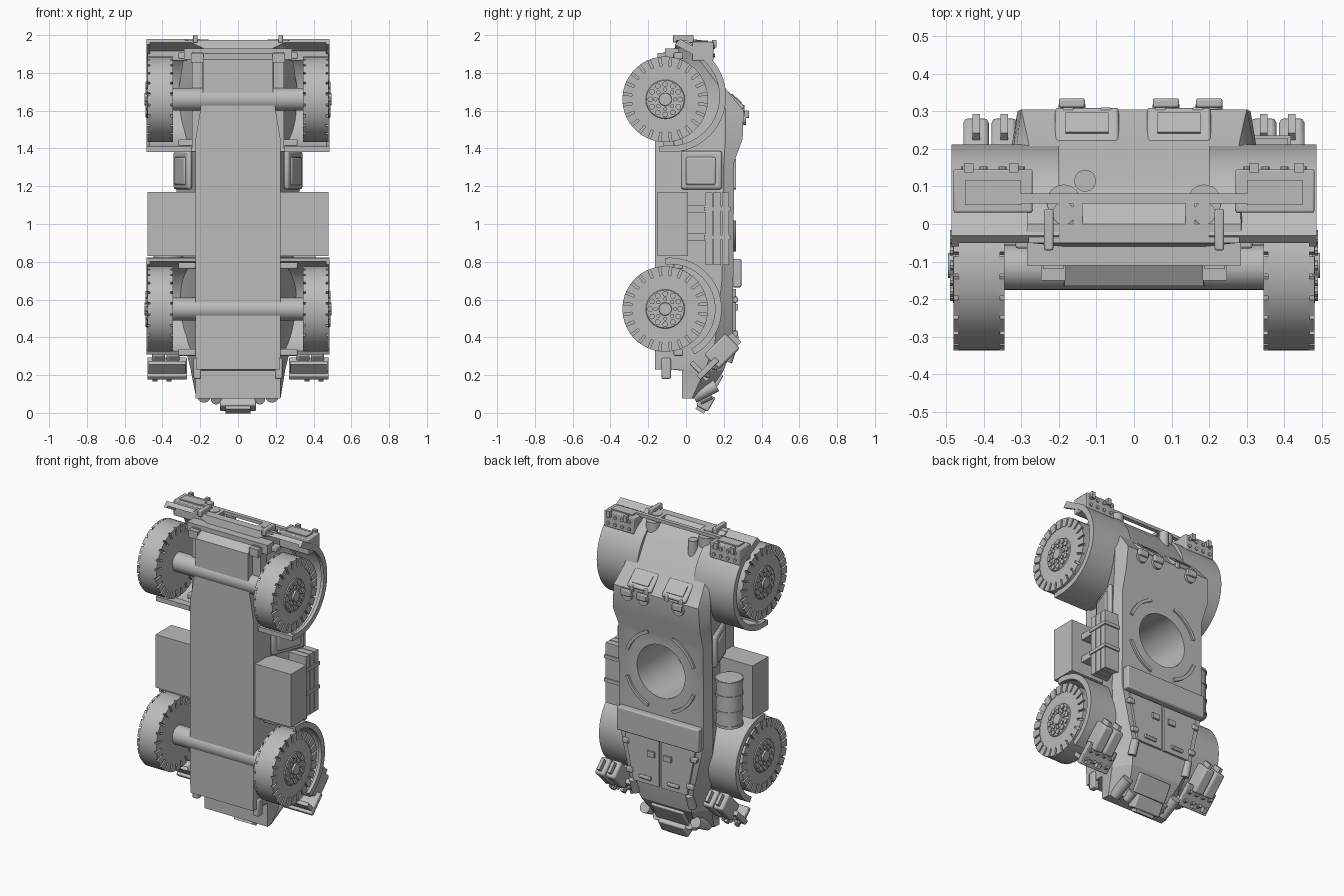
import bpy, bmesh, math
from mathutils import Vector, Matrix, Euler

cube = bpy.data.objects.get("Cube")
if cube:
    bpy.data.objects.remove(cube, do_unlink=True)

grey = bpy.data.materials.new("plain grey")
grey.use_nodes = True
grey.diffuse_color = (0.5, 0.5, 0.5, 1)
grey.node_tree.nodes["Principled BSDF"].inputs["Base Color"].default_value = (0.5, 0.5, 0.5, 1)
made = []


def finish(name, bm, bevel=0):
    bmesh.ops.recalc_face_normals(bm, faces=bm.faces)
    mesh = bpy.data.meshes.new(name)
    bm.to_mesh(mesh)
    bm.free()
    mesh.materials.append(grey)
    ob = bpy.data.objects.new(name, mesh)
    bpy.context.scene.collection.objects.link(ob)
    made.append(ob)
    if bevel:
        mod = ob.modifiers.new("bevel", "BEVEL")
        mod.width, mod.segments = bevel, 2
    return ob


def add_cyl(bm, a, b, r, r2=None, n=24):
    a, b = Vector(a), Vector(b)
    turn = (b - a).to_track_quat("Z", "Y").to_matrix().to_4x4()
    bmesh.ops.create_cone(bm, cap_ends=True, segments=n, radius1=r, radius2=r if r2 is None else r2,
                          depth=(b - a).length, matrix=Matrix.Translation((a + b) / 2) @ turn)


def box(name, loc, size, rot=(0, 0, 0), bevel=0):
    bm = bmesh.new()
    m = Matrix.LocRotScale(Vector(loc), Euler([math.radians(a) for a in rot]), Vector(size))
    bmesh.ops.create_cube(bm, size=1, matrix=m)
    return finish(name, bm, bevel)


def pair(name, loc, size, rot=(0, 0, 0), bevel=0):
    for s, side in ((1, "left"), (-1, "right")):
        box(f"{side}_{name}", (s * loc[0], loc[1], loc[2]), size, (rot[0], s * rot[1], s * rot[2]), bevel)


def cyl(name, a, b, r, r2=None, n=24):
    bm = bmesh.new()
    add_cyl(bm, a, b, r, r2, n)
    return finish(name, bm)


def loft(name, rings):
    bm = bmesh.new()
    rows = [[bm.verts.new(p) for p in ring] for ring in rings]
    n = len(rows[0])
    for lo, hi in zip(rows, rows[1:]):
        for i in range(n):
            bm.faces.new((lo[i], lo[(i + 1) % n], hi[(i + 1) % n], hi[i]))
    bm.faces.new(rows[0])
    bm.faces.new(rows[-1][::-1])
    return finish(name, bm)


def hull_ring(z, yb, wb, ym, wm, yt, wt):
    half = [(wb, yb), (wb, max(yb + 0.01, -0.04)), (wm, ym), (wt, yt)]
    return [(x, y, z) for x, y in half] + [(-x, y, z) for x, y in half[::-1]]


# Armoured hull: sections along its length
hull = loft("hull", [hull_ring(*s) for s in (
    (0.075, -0.02, 0.225, 0.03, 0.22, 0.1, 0.13),
    (0.225, -0.02, 0.225, 0.1, 0.25, 0.2, 0.18),
    (0.23, -0.165, 0.222, 0.1, 0.25, 0.2, 0.18),
    (0.35, -0.165, 0.225, 0.15, 0.28, 0.25, 0.22),
    (0.7, -0.165, 0.225, 0.19, 0.325, 0.25, 0.3),
    (1.33, -0.165, 0.225, 0.2, 0.325, 0.255, 0.3),
    (1.45, -0.165, 0.225, 0.21, 0.325, 0.3, 0.31),
    (1.6, -0.165, 0.2, 0.21, 0.32, 0.305, 0.3),
    (1.71, -0.165, 0.185, 0.19, 0.315, 0.215, 0.28),
    (1.87, -0.165, 0.185, 0.07, 0.29, 0.12, 0.27),
    (1.93, -0.06, 0.185, 0.03, 0.29, 0.06, 0.28),
    (1.975, -0.05, 0.28, -0.02, 0.285, 0.0, 0.285))])

# Open turret ring cut into the deck
cutter = cyl("ring_cutter", (0, -0.12, 1.1), (0, 0.4, 1.1), 0.17, n=48)
cutter.hide_render = True
cut = hull.modifiers.new("ring", "BOOLEAN")
cut.operation, cut.solver, cut.object = "DIFFERENCE", "EXACT", cutter
bpy.context.view_layer.objects.active = hull
bpy.ops.object.modifier_apply(modifier=cut.name)
made.remove(cutter)
bpy.data.objects.remove(cutter, do_unlink=True)

# Curved guard strips round the ring
for k in range(4):
    rings = []
    for i in range(11):
        a = math.radians(90 * k + 20 + i * 5)
        rings.append([(r * math.cos(a), y, 1.1 + r * math.sin(a))
                      for r, y in ((0.24, 0.24), (0.26, 0.24), (0.26, 0.265), (0.24, 0.265))])
    loft(f"ring_guard_{k}", rings)


def fender(name, s, cz, r, start, end, tip=None):
    rings = []
    for i in range(25):
        a = math.radians(start + (end - start) * i / 24)
        rings.append([(s * x, -0.083 + q * math.cos(a), cz + q * math.sin(a))
                      for x, q in ((0.2, r), (0.485, r), (0.485, r - 0.035), (0.465, r - 0.035),
                                   (0.465, r - 0.02), (0.2, r - 0.02))])
    if tip:
        rings.append([(s * x, tip[0] - q, tip[1] - q) for x, q in (
            (0.2, 0), (0.485, 0), (0.485, 0.03), (0.465, 0.03), (0.465, 0.02), (0.2, 0.02))])
    loft(name, rings)


def wheel(name, s, z):
    at = lambda x, r=0, a=0: Vector((s * x, -0.11 + r * math.cos(a), z + r * math.sin(a)))
    bm = bmesh.new()
    add_cyl(bm, at(0.357), at(0.467), 0.226, n=48)
    # Wedge lugs leave narrow slots round each sidewall
    for i in range(24):
        a = math.tau * i / 24
        side = Vector((0, -math.sin(a), math.cos(a)))
        for x in (0.351, 0.473):
            for v in bmesh.ops.create_cube(bm, size=2)["verts"]:
                r = 0.199 + 0.027 * v.co.y
                v.co = at(x + 0.007 * v.co.x, r, a) + side * v.co.z * (r * math.tau / 48 - 0.006)
    for x in (0.35, 0.47):
        add_cyl(bm, at(x - 0.006), at(x + 0.006), 0.178, n=48)
    finish(name + "_tyre", bm)
    bm = bmesh.new()
    add_cyl(bm, at(0.47), at(0.482), 0.107, 0.1, 32)
    add_cyl(bm, at(0.48), at(0.495), 0.035, 0.033)
    for n, r, size in ((12, 0.08, 0.015), (8, 0.052, 0.011)):
        for i in range(n):
            a = math.tau * i / n
            add_cyl(bm, at(0.475, r, a), at(0.49, r, a), size, n=10)
    finish(name + "_hub", bm)


# Wheels, axles and curved fenders
for s, side in ((1, "left"), (-1, "right")):
    wheel(f"front_{side}_wheel", s, 1.66)
    wheel(f"rear_{side}_wheel", s, 0.55)
    fender(f"front_{side}_fender", s, 1.675, 0.295, -98, 48, (-0.03, 1.98))
    fender(f"rear_{side}_fender", s, 0.55, 0.272, 96, -62)
for label, z in (("front", 1.66), ("rear", 0.55)):
    cyl(label + "_axle", (-0.36, -0.115, z), (0.36, -0.115, z), 0.06, n=32)
    pair(label + "_spring_lower", (0.27, -0.04, z - 0.23), (0.09, 0.05, 0.035), bevel=0.006)
    pair(label + "_spring_upper", (0.27, -0.04, z + 0.23), (0.09, 0.05, 0.035), bevel=0.006)
pair("chassis_rail", (0.215, -0.09, 1.65), (0.055, 0.06, 0.52))
pair("front_fender_lip", (0.365, -0.115, 1.395), (0.24, 0.05, 0.03))

# Side doors
pair("door_frame", (0.292, 0.082, 1.285), (0.03, 0.23, 0.205), (0, 0, -20), 0.014)
pair("door_panel", (0.302, 0.079, 1.28), (0.026, 0.17, 0.15), (0, 0, -20), 0.012)

# Side lockers, plank rack and drum
pair("side_locker", (0.35, -0.07, 1.0), (0.26, 0.16, 0.34))
for i in range(3):
    box(f"plank_{i}", (0.35, 0.121 + i * 0.044, 0.975), (0.12, 0.038, 0.385))
for i, z in enumerate((0.93, 1.08)):
    box(f"rack_strap_{i}", (0.352, 0.165, z), (0.13, 0.142, 0.022))
    box(f"rack_bracket_{i}", (0.35, 0.05, z), (0.11, 0.11, 0.04))
bm = bmesh.new()
add_cyl(bm, (-0.37, 0.09, 0.8), (-0.37, 0.09, 1.1), 0.078, n=32)
for z in (0.81, 0.9, 1.0, 1.09):
    add_cyl(bm, (-0.37, 0.09, z - 0.008), (-0.37, 0.09, z + 0.008), 0.082, n=32)
finish("fuel_drum", bm)

# Crew hatches with periscopes
for x in (-0.125, 0.12):
    box("crew_hatch", (x, 0.256, 1.652), (0.17, 0.03, 0.125), (48, 0, 0), 0.008)
    box("hatch_panel", (x, 0.262, 1.658), (0.115, 0.025, 0.07), (48, 0, 0))
    for dx in (-0.05, 0.05):
        box("hatch_hinge", (x + dx, 0.298, 1.61), (0.03, 0.025, 0.04), bevel=0.005)
for x in (-0.165, 0.085, 0.2):
    cyl("periscope_base", (x, 0.295, 1.56), (x, 0.318, 1.56), 0.036)
    box("periscope", (x, 0.322, 1.58), (0.07, 0.024, 0.04), bevel=0.005)

# Nose equipment
box("front_bar", (0, 0.068, 1.965), (0.6, 0.026, 0.02))
box("nose_beam", (0, -0.075, 1.9), (0.57, 0.07, 0.06))
pair("bar_post", (0.15, 0.025, 1.965), (0.025, 0.11, 0.02))
pair("tow_hook", (0.227, -0.015, 1.98), (0.025, 0.11, 0.04), bevel=0.005)
pair("bumper_block", (0.215, -0.13, 1.88), (0.065, 0.04, 0.05))
for x in (-0.187, 0.187):
    cyl("headlight", (x, 0.028, 1.9), (x, 0.028, 1.978), 0.03)
    cyl("headlight_hood", (x, 0.06, 1.86), (x, 0.06, 1.95), 0.045)
cyl("fuel_filler", (-0.13, 0.115, 1.83), (-0.13, 0.115, 1.93), 0.029)
pair("lamp_box", (0.375, 0.088, 1.915), (0.21, 0.115, 0.1), bevel=0.005)
pair("lamp_face", (0.375, 0.083, 1.967), (0.15, 0.065, 0.01))
for s in (-1, 1):
    for i in range(8):
        x, z = s * (0.3 + 0.05 * (i % 4)), 1.892 + 0.045 * (i // 4)
        cyl("lamp_box_stud", (x, 0.14, z), (x, 0.153, z), 0.011, n=10)
    for x in (0.32, 0.44):
        box("lamp_clip", (s * x, 0.15, 1.955), (0.025, 0.025, 0.04))

# Engine deck: raised bar, twin tapered doors, hinges and handles
box("deck_bar", (0, 0.268, 0.74), (0.58, 0.05, 0.15), bevel=0.008)
for s in (-1, 1):
    loft("engine_door", [[(s * x, y, z) for x, z in ((0.008, 0.655), (0.25, 0.655), (0.19, 0.36), (0.008, 0.36))]
                         for y in (0.24, 0.264)])
for z in (0.42, 0.6):
    pair("door_hinge", (0.215 + (z - 0.42) * 0.15, 0.262, z), (0.045, 0.025, 0.03), bevel=0.005)
pair("door_latch", (0.06, 0.266, 0.56), (0.05, 0.02, 0.035))
for s in (-1, 1):
    cyl("door_handle", (s * 0.06, 0.268, 0.4), (s * 0.14, 0.268, 0.4), 0.012, n=12)

# Rear plate, step, lights and tow eyes
box("rear_panel", (0, 0.16, 0.15), (0.23, 0.02, 0.12), (-30, 0, 0), 0.006)
box("rear_step", (0, 0.105, 0.06), (0.19, 0.07, 0.085), (-30, 0, 0), 0.008)
box("rear_step_panel", (0, 0.085, 0.03), (0.13, 0.05, 0.05), (-30, 0, 0))
for s in (-1, 1):
    cyl("rear_light", (s * 0.18, 0.04, 0.085), (s * 0.18, 0.16, 0.145), 0.034)
    cyl("rear_light_tip", (s * 0.115, 0.07, 0.07), (s * 0.115, 0.13, 0.1), 0.028)
    cyl("rear_shackle", (s * 0.2, 0.22, 0.27), (s * 0.2, 0.25, 0.36), 0.025)
pair("rear_tow_bracket", (0.215, -0.105, 0.235), (0.04, 0.05, 0.11), bevel=0.008)

# Fuel cans and studded racks on the rear fenders
for x in (0.345, 0.42):
    pair("fuel_can", (x, 0.19, 0.325), (0.068, 0.16, 0.11), (45, 0, 0), 0.012)
    pair("can_handle", (x, 0.255, 0.388), (0.02, 0.035, 0.07), (45, 0, 0))
    pair("rack_clip", (x + 0.02, 0.1, 0.195), (0.025, 0.03, 0.05), (45, 0, 0))
pair("can_rack", (0.375, 0.115, 0.235), (0.21, 0.14, 0.03), (45, 0, 0), 0.005)
pair("rack_lip", (0.375, 0.06, 0.235), (0.2, 0.025, 0.09), (45, 0, 0), 0.004)
for s in (-1, 1):
    for i in range(8):
        x, t = s * (0.3 + 0.05 * (i % 4)), 0.04 * (i // 4)
        cyl("rack_stud", (x, 0.1 + t, 0.22 + t - 0.02), (x, 0.125 + t, 0.195 + t), 0.011, n=10)

# Smooth rounded surfaces and keep hard edges
for ob in made:
    ob.select_set(True)
bpy.context.view_layer.objects.active = hull
bpy.ops.object.shade_smooth_by_angle(angle=math.radians(30))
